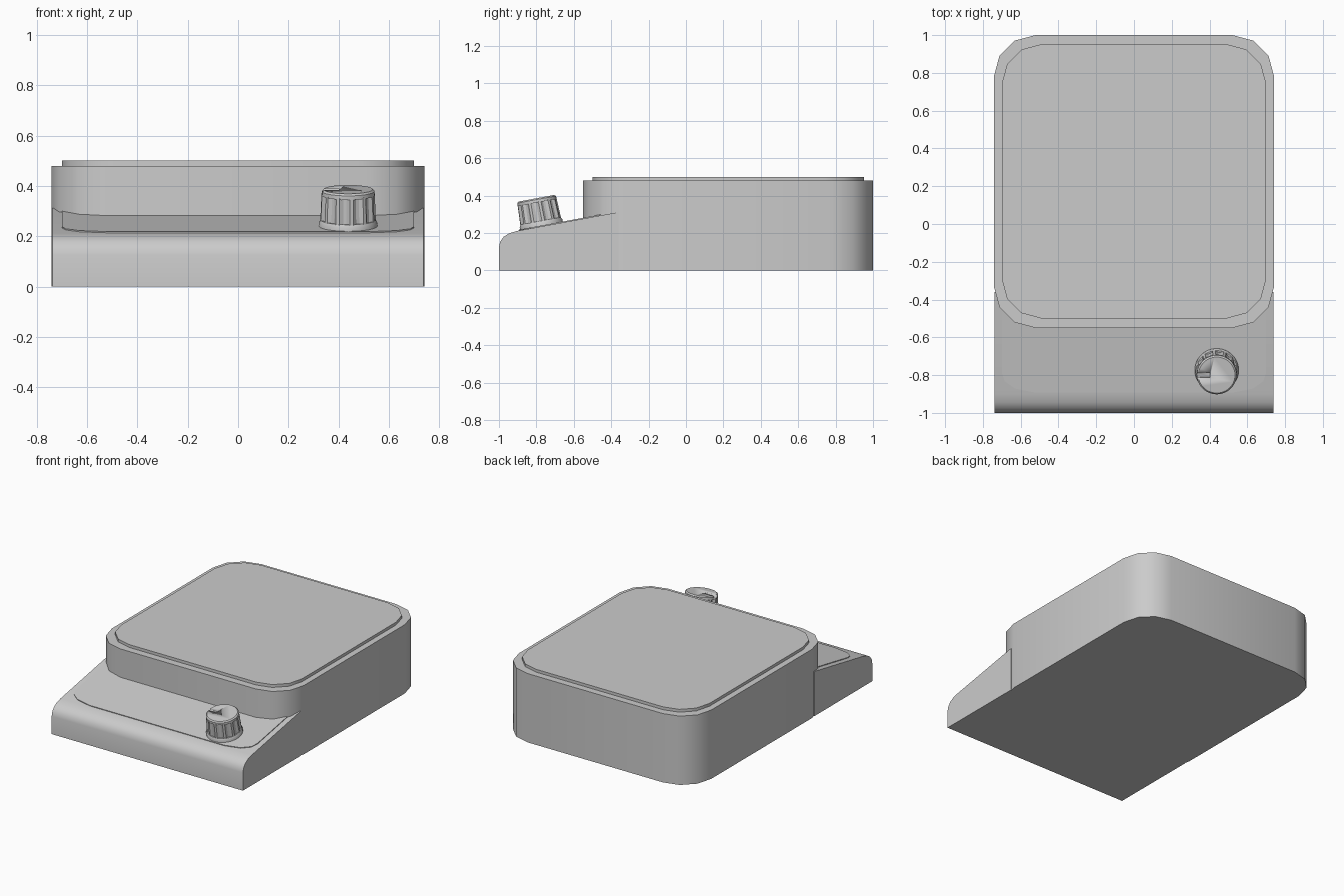
import bpy, bmesh
from math import sin, cos, pi, atan, radians

if "Cube" in bpy.data.objects:
    bpy.data.objects.remove(bpy.data.objects["Cube"])

SLOPE = 0.185
TILT = atan(SLOPE)


def loft(name, rings, smooth=35, loc=(0, 0, 0), tilt=0.0):
    """Skin a stack of equal-length rings and cap both ends."""
    bm = bmesh.new()
    loops = [[bm.verts.new(p) for p in ring] for ring in rings]
    for a, b in zip(loops, loops[1:]):
        n = len(a)
        for i in range(n):
            j = (i + 1) % n
            bm.faces.new((a[i], a[j], b[j], b[i]))
    bm.faces.new(loops[0][::-1])
    bm.faces.new(loops[-1])
    bmesh.ops.recalc_face_normals(bm, faces=bm.faces)
    me = bpy.data.meshes.new(name)
    bm.to_mesh(me)
    bm.free()
    ob = bpy.data.objects.new(name, me)
    bpy.context.collection.objects.link(ob)
    ob.location = loc
    ob.rotation_euler.x = tilt
    bpy.ops.object.select_all(action='DESELECT')
    ob.select_set(True)
    bpy.context.view_layer.objects.active = ob
    bpy.ops.object.shade_smooth_by_angle(angle=radians(smooth))
    return ob


def rounded(hx, y0, y1, r, z, seg=3):
    """Rounded rectangle outline with faceted corners."""
    pts = []
    corners = [(hx - r, y1 - r), (r - hx, y1 - r), (r - hx, y0 + r), (hx - r, y0 + r)]
    for k, (cx, cy) in enumerate(corners):
        for i in range(seg + 1):
            a = pi / 2 * (k + i / seg)
            pts.append((cx + r * cos(a), cy + r * sin(a), z))
    return pts


def circle(r, z, n=48):
    return [(r * cos(2 * pi * i / n), r * sin(2 * pi * i / n), z) for i in range(n)]


def fluted(r, depth, z, n=48):
    """Circle with every other pair of points pushed inward as grooves."""
    pts = []
    for i in range(n):
        rr = r - depth if i % 4 in (2, 3) else r
        a = 2 * pi * (i + 0.5) / n
        pts.append((rr * cos(a), rr * sin(a), z))
    return pts


# Main housing and raised top plate
loft("housing", [rounded(0.742, -0.55, 1.0, 0.22, z) for z in (0, 0.48)])
loft("top_plate", [rounded(0.70, -0.50, 0.952, 0.21, z) for z in (0.47, 0.50)])

# Sloped front console, extruded across x
profile = [(-1, 0), (-1, 0.125), (-0.993, 0.155), (-0.975, 0.18), (-0.945, 0.199),
           (-0.90, 0.212), (-0.36, 0.312), (-0.36, 0)]
loft("front_console", [[(x, y, z) for y, z in profile] for x in (-0.738, 0.738)])

# Thin control panel lying on the slope
half = [(0.52, 0.008), (0.63, 0.03), (0.685, 0.07), (0.70, 0.115), (0.70, 0.47)]
outline = half + [(-x, y) for x, y in reversed(half)]
loft("control_panel", [[(x, y, z) for x, y in outline] for z in (-0.01, 0.005)],
     loc=(0, -0.90, 0.212), tilt=TILT)

# Knob: flange, fluted grip and cap, square to the slope
spot = dict(loc=(0.438, -0.772, 0.212 + 0.128 * SLOPE), tilt=TILT)
loft("knob_flange", [circle(0.116, -0.01), circle(0.116, 0.018), circle(0.109, 0.03)], **spot)
loft("knob_grip", [fluted(0.111, 0.010, 0.02), fluted(0.106, 0.010, 0.135)], smooth=25, **spot)
cap = loft("knob_cap", [circle(0.106, 0.13), circle(0.105, 0.146), circle(0.097, 0.153)], **spot)

# Pointer slot cut into the cap
slot = loft("slot_cutter", [[(-0.13, -0.014, z), (-0.035, -0.014, z),
                             (-0.035, 0.014, z), (-0.13, 0.014, z)] for z in (0.138, 0.17)], **spot)
slot.hide_render = True
slot.hide_set(True)
cut = cap.modifiers.new("pointer_slot", 'BOOLEAN')
cut.operation = 'DIFFERENCE'
cut.solver = 'EXACT'
cut.object = slot
